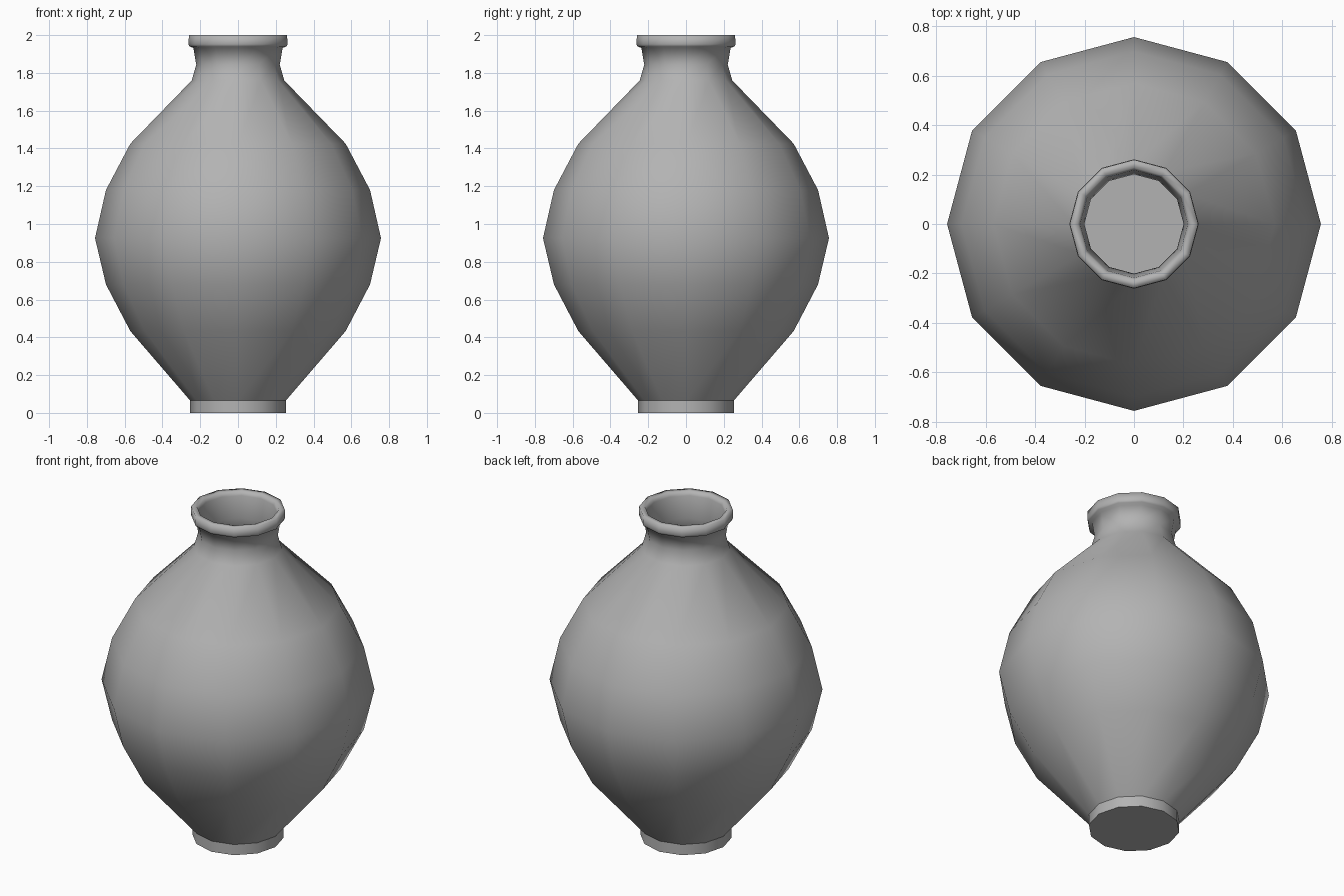
import bpy, bmesh, math

if "Cube" in bpy.data.objects:
    bpy.data.objects.remove(bpy.data.objects["Cube"])

SIDES = 12

# Outer profile from foot to lip, then back down inside (radius, height)
outer = [(0.253, 0), (0.253, 0.065), (0.57, 0.433), (0.699, 0.68), (0.757, 0.925),
         (0.699, 1.18), (0.57, 1.425), (0.245, 1.76), (0.221, 1.843), (0.236, 1.932)]
rim = [(0.257, 1.94), (0.262, 1.952), (0.26, 2.0), (0.228, 2.0), (0.218, 1.975)]
inner = [(0.201, 1.845), (0.225, 1.745), (0.55, 1.41), (0.675, 1.17), (0.732, 0.925),
         (0.675, 0.69), (0.55, 0.448), (0.235, 0.085)]


def lathe(name, profile):
    bm = bmesh.new()
    rings = []
    for r, z in profile:
        rings.append([bm.verts.new((r * math.cos(2 * math.pi * i / SIDES),
                                    r * math.sin(2 * math.pi * i / SIDES), z))
                      for i in range(SIDES)])
    for a, b in zip(rings, rings[1:]):
        for i in range(SIDES):
            j = (i + 1) % SIDES
            bm.faces.new((a[i], a[j], b[j], b[i]))
    # Underside and inner floor
    bm.faces.new(rings[0][::-1])
    bm.faces.new(rings[-1])
    bmesh.ops.recalc_face_normals(bm, faces=bm.faces[:])
    mesh = bpy.data.meshes.new(name)
    bm.to_mesh(mesh)
    bm.free()
    obj = bpy.data.objects.new(name, mesh)
    bpy.context.collection.objects.link(obj)
    return obj


# Hollow vase in one turned piece
vase = lathe("vase", outer + rim + inner)
bpy.context.view_layer.objects.active = vase
vase.select_set(True)
bpy.ops.object.shade_smooth_by_angle(angle=math.radians(38))

# Softly shaded rim: no sharp edges around the lip
mesh = vase.data
for e in mesh.edges:
    if all(mesh.vertices[v].co.z > 1.9 for v in e.vertices):
        e.use_edge_sharp = False

# Dark grey clay
clay = bpy.data.materials.new("dark_grey_clay")
clay.diffuse_color = (0.45, 0.45, 0.45, 1)
clay.use_nodes = True
clay.node_tree.nodes["Principled BSDF"].inputs["Base Color"].default_value = clay.diffuse_color
mesh.materials.append(clay)
